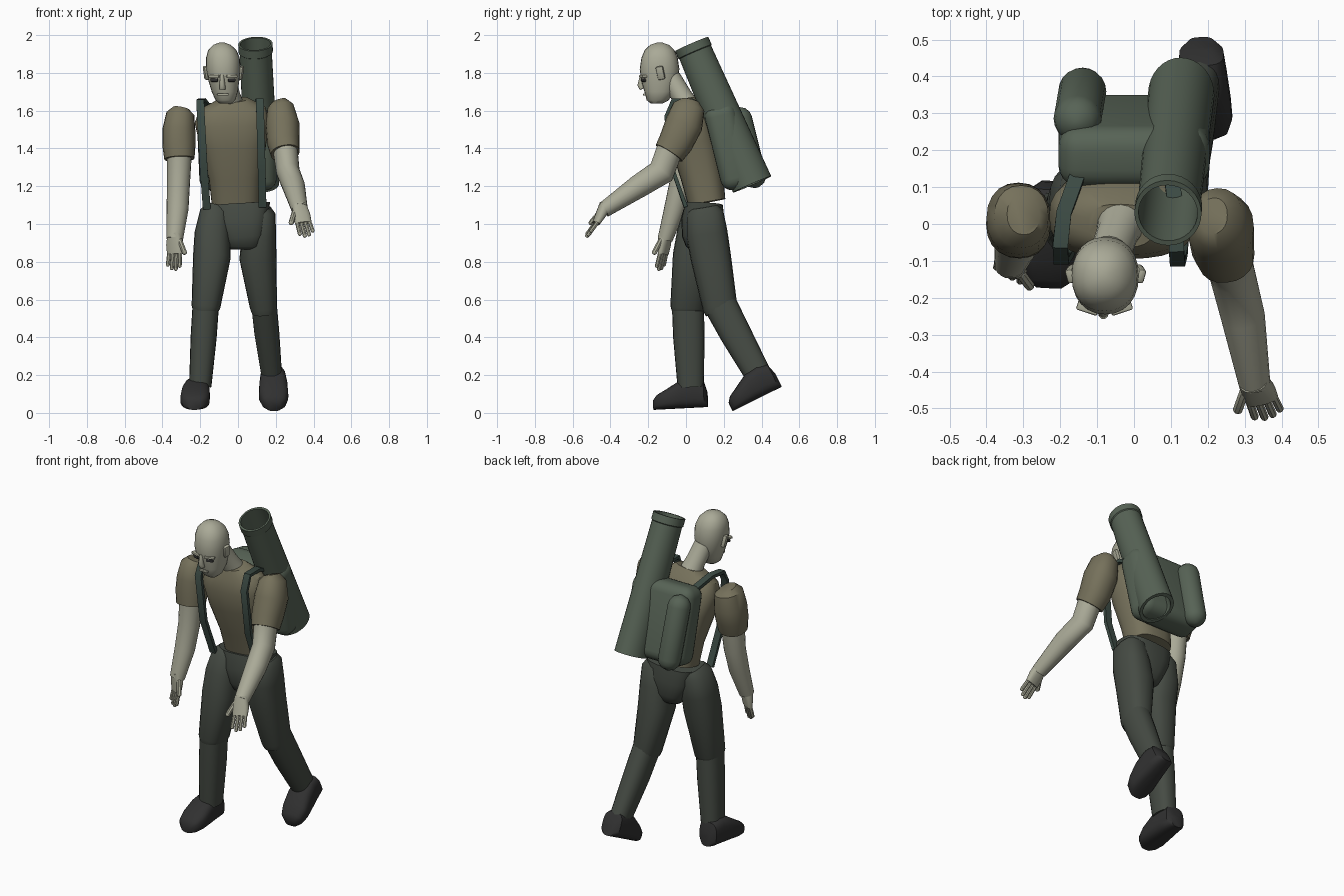
import bpy, bmesh, math
from mathutils import Vector, Matrix


def material(name, r, g, b):
    m = bpy.data.materials.new(name)
    m.diffuse_color = (r, g, b, 1)
    return m


SKIN = material("skin", .40, .40, .31)
SHIRT = material("shirt", .18, .165, .105)
CLOTH = material("trousers", .06, .07, .057)
PACK = material("pack_green", .095, .125, .092)
STRAP = material("strap_green", .045, .07, .058)
BOOT = material("boot_black", .03, .03, .03)


def finish(name, bm, mat, mtx=None):
    if mtx:
        bm.transform(mtx)
    bmesh.ops.recalc_face_normals(bm, faces=bm.faces)
    me = bpy.data.meshes.new(name)
    bm.to_mesh(me)
    bm.free()
    me.shade_smooth()
    me.set_sharp_from_angle(angle=math.radians(40))
    me.materials.append(mat)
    ob = bpy.data.objects.new(name, me)
    bpy.context.collection.objects.link(ob)
    return ob


def loft(name, rings, mat, n=20, p=2.0, axis=None, hollow=False, mtx=None, turn=0):
    """Skin over rings (x, y, z, half width, half depth) set square to their path."""
    bm = bmesh.new()
    pts = [Vector(r[:3]) for r in rings]
    loops = []
    for i, r in enumerate(rings):
        t = axis or pts[min(i + 1, len(pts) - 1)] - pts[max(i - 1, 0)]
        t = t.normalized()
        a = Vector((1, 0, 0))
        a = (a - t * a.dot(t)).normalized()
        b = t.cross(a)
        loop = []
        for k in range(n):
            w = 2 * math.pi * k / n + turn
            c, s = math.cos(w), math.sin(w)
            u = math.copysign(abs(c) ** (2 / p), c) * r[3]
            v = math.copysign(abs(s) ** (2 / p), s) * r[4]
            loop.append(bm.verts.new(pts[i] + a * u + b * v))
        loops.append(loop)
    pairs = list(zip(loops, loops[1:]))
    if hollow:
        pairs.append((loops[-1], loops[0]))
    else:
        bm.faces.new(loops[0])
        bm.faces.new(loops[-1])
    for lo, hi in pairs:
        for k in range(n):
            bm.faces.new((lo[k], lo[(k + 1) % n], hi[(k + 1) % n], hi[k]))
    return finish(name, bm, mat, mtx)


def pill(name, p0, p1, r, mat, n=10, mtx=None):
    """Capsule between two end points."""
    p0, p1 = Vector(p0), Vector(p1)
    t = (p1 - p0).normalized()
    rings = []
    for c, angles in ((p0, (-80, -50, -25, 0)), (p1, (0, 25, 50, 80))):
        for d in angles:
            w = math.radians(d)
            q = r * math.cos(w)
            rings.append((*(c + t * r * math.sin(w)), q, q))
    return loft(name, rings, mat, n, axis=t, mtx=mtx)


def box(name, loc, size, mat, rot=(0, 0, 0), bevel=.006, seg=2):
    bm = bmesh.new()
    bmesh.ops.create_cube(bm, size=1, matrix=Matrix.Diagonal((*size, 1)))
    bmesh.ops.bevel(bm, geom=bm.edges[:], offset=bevel, segments=seg, profile=.5, affect='EDGES')
    m = Matrix.Translation(loc)
    for a, ax in zip(rot, "XYZ"):
        m = m @ Matrix.Rotation(math.radians(a), 4, ax)
    return finish(name, bm, mat, m)


# torso, neck and pelvis
loft("torso", [(-.012, .11, 1.115, .128, .1), (-.015, .085, 1.25, .14, .112), (-.025, .045, 1.42, .175, .125),
               (-.03, .02, 1.54, .2, .117), (-.03, .005, 1.61, .175, .09), (-.035, -.005, 1.655, .09, .06)],
     SHIRT, 28, 2.6)
loft("neck", [(-.03, .015, 1.61, .07, .065), (-.045, -.025, 1.68, .057, .055), (-.065, -.08, 1.77, .055, .055)], SKIN)
loft("pelvis", [(.01, .095, 1.105, .16, .1), (.015, .09, 1.02, .145, .115), (.03, .09, .93, .115, .11),
                (.03, .09, .88, .095, .09), (.03, .09, .865, .075, .07)], CLOTH, 24, 3)

# head and face
loft("head", [(-.066, -.155, 1.637, .03, .03), (-.067, -.15, 1.655, .052, .058), (-.07, -.14, 1.70, .069, .08),
              (-.075, -.14, 1.76, .082, .097), (-.078, -.14, 1.82, .091, .105), (-.08, -.14, 1.88, .089, .096),
              (-.083, -.14, 1.92, .075, .079), (-.085, -.14, 1.948, .047, .05), (-.085, -.14, 1.96, .015, .016)],
     SKIN, 24, 2.2, axis=Vector((0, 0, 1)))
loft("nose", [(-.085, -.235, 1.79, .01, .008), (-.083, -.24, 1.735, .015, .018), (-.082, -.232, 1.715, .017, .014)],
     SKIN, 10)
box("mouth", (-.08, -.219, 1.685), (.06, .016, .012), SKIN, bevel=.004)
for s, side in ((-1, "right"), (1, "left")):
    x = -.08 + s * .045
    box(side + "_brow", (x, -.226, 1.782), (.06, .03, .014), SKIN, (0, 0, s * 18), .005)
    box(side + "_eye", (x, -.224, 1.762), (.042, .016, .018), BOOT, (0, 0, s * 20), .005)
    box(side + "_ear", (-.077 + s * .092, -.135, 1.80), (.022, .04, .072), SKIN, (12, s * 8, s * -15), .008)

# legs
loft("right_thigh", [(-.11, .085, 1.09, .055, .075), (-.12, .08, 1.06, .082, .095), (-.135, .06, .95, .095, .108),
                     (-.138, .035, .83, .1, .105), (-.17, .01, .56, .076, .093), (-.17, .01, .54, .068, .085)],
     CLOTH, 20, 2.4)
loft("left_thigh", [(.12, .095, 1.09, .055, .075), (.118, .1, 1.06, .08, .098), (.112, .11, .95, .09, .11),
                    (.105, .132, .82, .098, .107), (.135, .18, .56, .072, .092), (.137, .187, .535, .065, .085)],
     CLOTH, 20, 2.4)
loft("right_shin", [(-.17, .01, .58, .07, .085), (-.182, .015, .4, .069, .083), (-.2, .025, .14, .059, .07)],
     CLOTH, 20, 2.4)
loft("left_shin", [(.137, .178, .58, .068, .088), (.153, .262, .42, .066, .083), (.182, .4, .17, .053, .068)],
     CLOTH, 20, 2.4)

# boots, the rear one with its heel lifted
PROFILE = [(.117, .08, .035), (.1, .14, .06), (.04, .16, .068), (-.03, .145, .075),
           (-.1, .105, .078), (-.15, .078, .064), (-.172, .05, .035)]
for side, loc, pitch, yaw in (("right", (-.222, 0, .025), 3, -3), ("left", (.185, .402, .086), 26.5, 2)):
    m = (Matrix.Translation(loc) @ Matrix.Rotation(math.radians(yaw), 4, 'Z')
         @ Matrix.Rotation(math.radians(pitch), 4, 'X'))
    loft(side + "_boot", [(0, y, h / 2, w, h / 2) for y, h, w in PROFILE], BOOT, 24, 3,
         axis=Vector((0, -1, 0)), mtx=m)

# sleeves and arms
loft("right_sleeve", [(-.3, .025, 1.61, .045, .055), (-.305, .02, 1.585, .074, .085), (-.313, .015, 1.5, .087, .098),
                      (-.313, 0, 1.42, .088, .093), (-.31, -.015, 1.345, .08, .08)], SHIRT, 20, 2.2)
loft("left_sleeve", [(.215, .022, 1.65, .04, .05), (.225, .015, 1.62, .07, .085), (.235, -.01, 1.53, .09, .1),
                     (.24, -.055, 1.43, .086, .092), (.25, -.09, 1.375, .077, .082)], SHIRT, 20, 2.2)
loft("right_arm", [(-.31, -.01, 1.38, .066, .07), (-.315, -.025, 1.22, .061, .062), (-.32, -.06, 1.08, .058, .056),
                   (-.335, -.11, .92, .044, .04)], SKIN)
loft("left_arm", [(.248, -.08, 1.41, .066, .07), (.265, -.13, 1.275, .062, .072), (.295, -.25, 1.2, .06, .062),
                  (.327, -.435, 1.075, .043, .042)], SKIN)

# hands with four fingers and a thumb
for side, s, loc, ry, rx, rz in (("right", 1, (-.335, -.11, .94), 0, -6, -30),
                                 ("left", -1, (.325, -.43, 1.09), -14, -27, 15)):
    m = Matrix.Translation(loc)
    for a, ax in ((ry, 'Y'), (rx, 'X'), (rz, 'Z')):
        m = m @ Matrix.Rotation(math.radians(a), 4, ax)
    loft(side + "_palm", [(0, 0, .01, .038, .034), (0, 0, -.05, .048, .026), (0, 0, -.1, .045, .018)],
         SKIN, 16, 2.5, mtx=m)
    for i, length in enumerate((.07, .085, .08, .06)):
        x = s * (.033 - .022 * i)
        pill(f"{side}_finger_{i + 1}", (x, 0, -.085), (x * 1.1, -.01, -.095 - length), .011, SKIN, 8, m)
    pill(side + "_thumb", (s * .035, -.005, -.03), (s * .068, -.015, -.095), .014, SKIN, 8, m)

# shoulder straps
for side, path in (("right", [(-.15, .14, 1.6), (-.19, .03, 1.655), (-.2, -.06, 1.65), (-.197, -.1, 1.58),
                              (-.182, -.075, 1.3), (-.165, 0, 1.08)]),
                   ("left", [(.1, .14, 1.6), (.115, .03, 1.655), (.115, -.07, 1.655), (.118, -.105, 1.57),
                             (.125, -.075, 1.3), (.13, 0, 1.09)])):
    loft(side + "_strap", [(*q, .029, .014) for q in path], STRAP, 4, turn=math.pi / 4)

# backpack with its side roll
box("backpack", (0, .225, 1.41), (.41, .17, .46), PACK, (14, 0, 0), .06, 5)
pill("pack_roll", (-.14, .36, 1.255), (-.153, .285, 1.555), .065, PACK, 20)

# long open tube with a rim band
top, low = Vector((.092, .03, 1.953)), Vector((.128, .35, 1.21))
ring = lambda f, a, b: (*low.lerp(top, f), a, b)
loft("carry_tube", [ring(0, .09, .11), ring(.94, .085, .091), ring(.945, .091, .096), ring(1, .091, .096),
                    ring(1, .08, .082), ring(0, .074, .088)], PACK, 32, axis=top - low, hollow=True)
